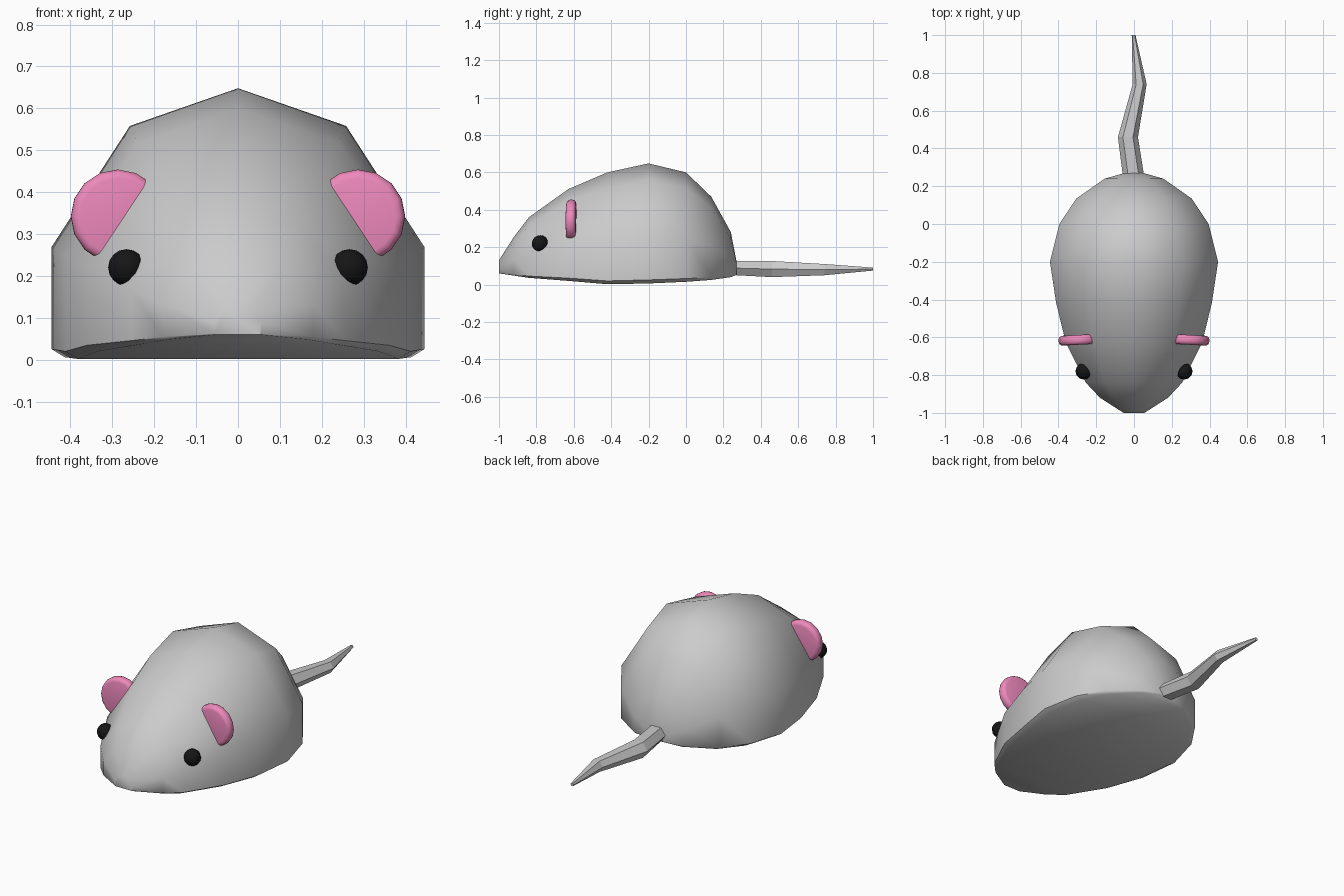
import bpy, bmesh, math
from mathutils import Vector, Matrix

if "Cube" in bpy.data.objects:
    bpy.data.objects.remove(bpy.data.objects["Cube"])


def material(name, color):
    mat = bpy.data.materials.new(name)
    mat.diffuse_color = color
    mat.use_nodes = True
    mat.node_tree.nodes["Principled BSDF"].inputs["Base Color"].default_value = mat.diffuse_color
    return mat


def finish(bm, name, mat=None, angle=None):
    bmesh.ops.recalc_face_normals(bm, faces=bm.faces[:])
    mesh = bpy.data.meshes.new(name)
    bm.to_mesh(mesh)
    bm.free()
    obj = bpy.data.objects.new(name, mesh)
    bpy.context.collection.objects.link(obj)
    if mat:
        mesh.materials.append(mat)
    if angle:
        bpy.ops.object.select_all(action='DESELECT')
        obj.select_set(True)
        bpy.context.view_layer.objects.active = obj
        bpy.ops.object.shade_smooth_by_angle(angle=math.radians(angle))
    return obj


def loft(rings):
    bm = bmesh.new()
    loops = [[bm.verts.new(p) for p in ring] for ring in rings]
    n = len(loops[0])
    for a, b in zip(loops, loops[1:]):
        for i in range(n):
            j = (i + 1) % n
            bm.faces.new((a[i], a[j], b[j], b[i]))
    bm.faces.new(loops[0])
    bm.faces.new(loops[-1])
    return bm


# Body: one domed section repeated along y (y, half width, bottom, top)
stations = [
    (-1.00, 0.055, 0.06, 0.13), (-0.92, 0.18, 0.048, 0.255),
    (-0.84, 0.255, 0.036, 0.36), (-0.63, 0.36, 0.02, 0.51),
    (-0.42, 0.412, 0.002, 0.60), (-0.20, 0.445, 0.006, 0.648),
    (0.00, 0.395, 0.015, 0.60), (0.135, 0.305, 0.025, 0.47),
    (0.24, 0.155, 0.04, 0.28), (0.27, 0.05, 0.052, 0.125),
]
section = [(0.58, 0.86), (1.0, 0.41), (1.0, 0.03), (0.93, 0.0)]


def body_ring(y, w, low, high):
    h = high - low
    right = [(w * u, y, low + h * v) for u, v in section]
    left = [(-x, yy, z) for x, yy, z in reversed(right)]
    return [(0, y, high)] + right + left


finish(loft([body_ring(*s) for s in stations]), "body", angle=50)

# Tail: bent six-sided taper (x, y, z, half width, half height)
tail_path = [
    (0.00, 0.22, 0.088, 0.058, 0.037), (-0.005, 0.27, 0.088, 0.056, 0.038),
    (-0.032, 0.46, 0.083, 0.053, 0.043), (0.03, 0.74, 0.080, 0.037, 0.030),
    (-0.002, 1.00, 0.083, 0.010, 0.008),
]
tail_rings = []
for x, y, z, rx, rz in tail_path:
    tail_rings.append([(x + rx * math.cos(k * math.pi / 3), y,
                        z + rz * math.sin(k * math.pi / 3) / 0.866)
                       for k in range(6)])
finish(loft(tail_rings), "tail")

pink = material("pink", (0.85, 0.25, 0.50, 1))
black = material("black", (0.008, 0.008, 0.008, 1))

for side, label in ((-1, "left"), (1, "right")):
    # Ear: rounded disc half sunk into the head
    bm = bmesh.new()
    bmesh.ops.create_cone(bm, cap_ends=True, segments=16, radius1=0.112,
                          radius2=0.112, depth=0.052,
                          matrix=Matrix.Rotation(math.pi / 2, 4, 'X'))
    rims = [e for e in bm.edges if abs(e.verts[0].co.y - e.verts[1].co.y) < 0.001]
    bmesh.ops.bevel(bm, geom=rims, offset=0.02, segments=3, profile=0.5,
                    affect='EDGES')
    bmesh.ops.rotate(bm, verts=bm.verts[:], cent=(0, 0, 0),
                     matrix=Matrix.Rotation(math.radians(-3 * side), 3, 'Z'))
    bmesh.ops.translate(bm, verts=bm.verts[:], vec=Vector((0.287 * side, -0.613, 0.342)))
    finish(bm, label + "_ear", pink, 40)

    # Eye: small bead set in the side of the head
    bm = bmesh.new()
    bmesh.ops.create_uvsphere(bm, u_segments=12, v_segments=8, radius=0.044)
    bmesh.ops.translate(bm, verts=bm.verts[:], vec=Vector((0.266 * side, -0.78, 0.22)))
    finish(bm, label + "_eye", black, 60)
